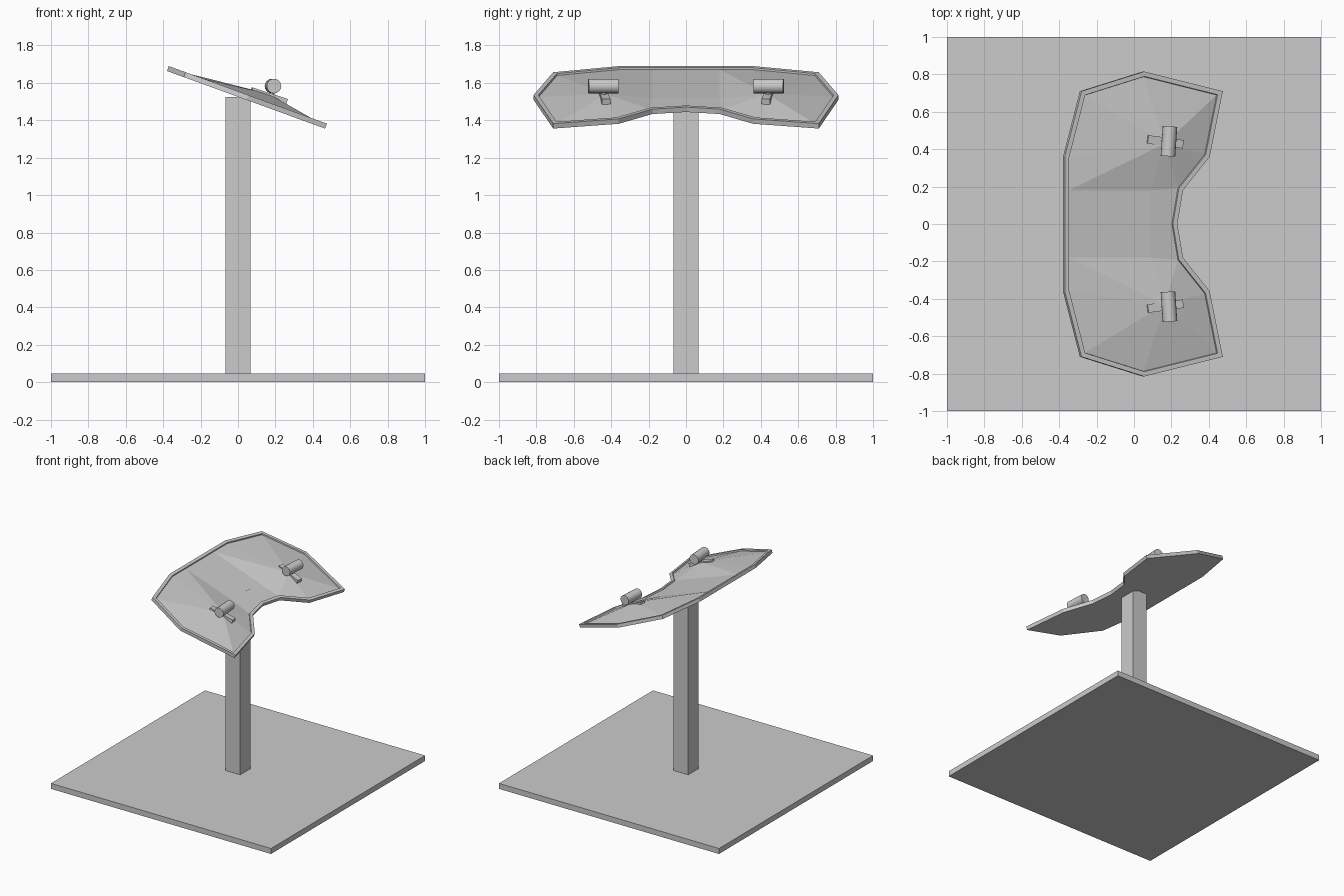
import bpy, bmesh
from math import radians, sin, cos, tan, pi
from mathutils import Vector

if "Cube" in bpy.data.objects:
    bpy.data.objects.remove(bpy.data.objects["Cube"])

TILT = radians(20)
NORMAL = Vector((sin(TILT), 0, cos(TILT)))


def box(name, size, loc, rot=(0, 0, 0)):
    bpy.ops.mesh.primitive_cube_add(size=1, location=loc, rotation=rot)
    ob = bpy.context.object
    ob.name = name
    ob.scale = size
    return ob


def cylinder(name, radius, depth, loc, rot=(0, 0, 0), sides=16):
    bpy.ops.mesh.primitive_cylinder_add(vertices=sides, radius=radius, depth=depth,
                                        location=loc, rotation=rot)
    ob = bpy.context.object
    ob.name = name
    bpy.ops.object.shade_smooth_by_angle(angle=radians(35))
    return ob


def on_panel(x, y, h=0.0):
    # point on the tilted panel's top plane, raised by h along its normal
    return Vector((x, y, 1.555 - tan(TILT) * x)) + NORMAL * h


# base plate and post
box("base_plate", (2, 2, 0.045), (0, 0, 0.0225))
box("post", (0.136, 0.136, 1.485), (0, 0, 0.7825))

# tilted panel: mirrored outline, raised rim, faceted bulging surface
half = [(-0.37, 0.18), (-0.37, 0.36), (-0.28, 0.71), (0.055, 0.815),
        (0.475, 0.71), (0.405, 0.36), (0.262, 0.18)]
outline = half + [(0.232, 0)] + [(x, -y) for x, y in reversed(half)]
bm = bmesh.new()
top = bm.faces.new([bm.verts.new(on_panel(x, y)) for x, y in reversed(outline)])
bottom = [bm.verts.new(on_panel(x, y, -0.028)) for x, y in reversed(outline)]
rim = list(top.verts)
n = len(rim)
bm.faces.new(bottom[::-1])
for i in range(n):
    j = (i + 1) % n
    bm.faces.new((rim[i], bottom[i], bottom[j], rim[j]))
bm.normal_update()
bmesh.ops.inset_individual(bm, faces=[top], thickness=0.025, use_even_offset=True)
bmesh.ops.inset_individual(bm, faces=[top], thickness=0.002, depth=-0.01,
                           use_even_offset=True)
ring = list(top.verts)
start = min(ring, key=lambda v: (v.co - on_panel(-0.345, 0.18)).length)
k = ring.index(start)
ring = ring[k:] + ring[:k]
if ring[1].co.y < start.co.y:
    ring = [ring[0]] + ring[:0:-1]
bm.faces.remove(top)
mids = []
for s in (1, -1):
    r = ring[:7] if s == 1 else ring[:7:-1]
    peak = bm.verts.new(on_panel(0.15, 0.43 * s, 0.043))
    mid = bm.verts.new(on_panel(0.09, 0.18 * s, -0.005))
    mids.append(mid)
    fan = [mid] + r + [mid]
    for a, b in zip(fan, fan[1:]):
        bm.faces.new((a, b, peak))
bm.faces.new((ring[0], mids[0], mids[1], ring[14]))
bm.faces.new((mids[0], ring[6], ring[7], ring[8], mids[1]))
bmesh.ops.recalc_face_normals(bm, faces=bm.faces)
me = bpy.data.meshes.new("panel")
bm.to_mesh(me)
bm.free()
bpy.context.collection.objects.link(bpy.data.objects.new("panel", me))

# pair of handles: slat on the panel, short stem, round grip
for s, side in ((1, "back"), (-1, "front")):
    box("slat_" + side, (0.2, 0.045, 0.03), (0.165, 0.44 * s, 1.53),
        (0, radians(18), radians(-8) * s))
    cylinder("stem_" + side, 0.014, 0.06, (0.18, 0.44 * s, 1.555), sides=8)
    cylinder("grip_" + side, 0.039, 0.16, (0.187, 0.442 * s, 1.583),
             (pi / 2, 0, radians(-4) * s))
